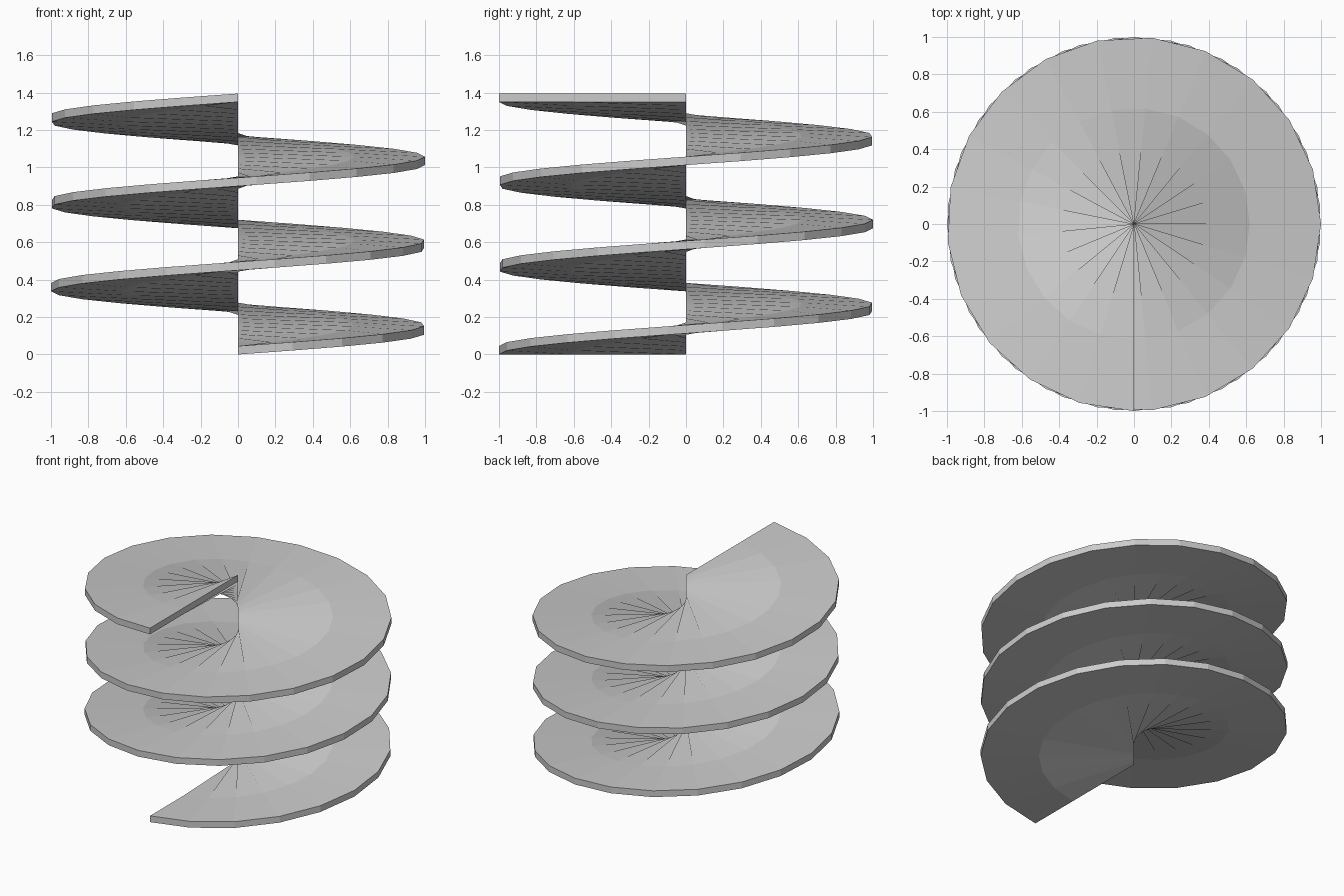
import bpy, bmesh, math

if "Cube" in bpy.data.objects:
    bpy.data.objects.remove(bpy.data.objects["Cube"])

TURNS, STEPS = 3, 64          # turns and total angular steps
PITCH, THICK = 0.45, 0.045    # rise per turn, plate thickness
RADII = (0.0, 0.62, 1.0)      # radial divisions from axis to rim

# Plate cross-section (radius, height): under side outwards, top side inwards
profile = [(r, 0.0) for r in RADII] + [(r, THICK) for r in reversed(RADII)]

bm = bmesh.new()

# Sweep the cross-section up the helix, starting at the front
sections = []
for i in range(STEPS + 1):
    t = i / STEPS
    a = -math.pi / 2 + t * TURNS * 2 * math.pi
    sections.append([bm.verts.new((r * math.cos(a), r * math.sin(a),
                                   z + t * TURNS * PITCH))
                     for r, z in profile])

# Under side, rim and top side
for s0, s1 in zip(sections, sections[1:]):
    for k in range(len(profile) - 1):
        bm.faces.new((s0[k], s1[k], s1[k + 1], s0[k + 1]))

# End caps
bm.faces.new(sections[0])
bm.faces.new(sections[-1][::-1])

mesh = bpy.data.meshes.new("screw_flight")
bm.to_mesh(mesh)
bm.free()
flight = bpy.data.objects.new("screw_flight", mesh)
bpy.context.collection.objects.link(flight)
